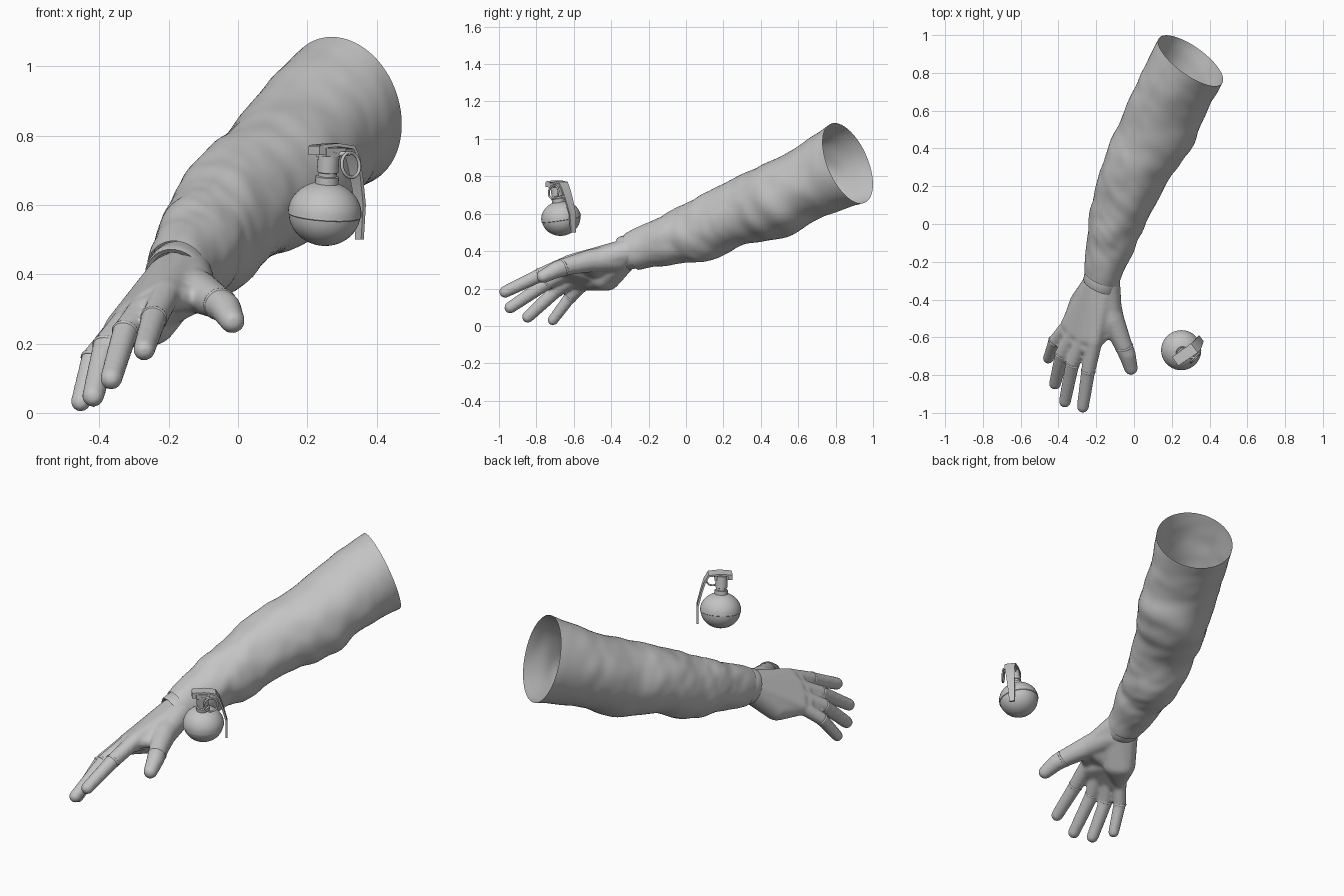
import bpy, bmesh, math
from mathutils import Vector, Matrix, noise

if "Cube" in bpy.data.objects:
    bpy.data.objects.remove(bpy.data.objects["Cube"])

grey = bpy.data.materials.new("plain_grey")
grey.diffuse_color = (0.55, 0.55, 0.55, 1)
grey.use_nodes = True
grey.node_tree.nodes["Principled BSDF"].inputs["Base Color"].default_value = grey.diffuse_color


def finish(name, bm, angle=35):
    """Turn a bmesh into a shaded object."""
    me = bpy.data.meshes.new(name)
    bm.to_mesh(me)
    bm.free()
    me.materials.append(grey)
    for p in me.polygons:
        p.use_smooth = True
    me.set_sharp_from_angle(angle=math.radians(angle))
    ob = bpy.data.objects.new(name, me)
    bpy.context.scene.collection.objects.link(ob)
    return ob


def loft(bm, rings, caps=False):
    """Skin a list of closed point loops."""
    vs = [[bm.verts.new(p) for p in r] for r in rings]
    n = len(vs[0])
    for a, b in zip(vs, vs[1:]):
        for i in range(n):
            j = (i + 1) % n
            bm.faces.new((a[i], a[j], b[j], b[i]))
    if caps:
        bm.faces.new(vs[0][::-1])
        bm.faces.new(vs[-1])
    bmesh.ops.recalc_face_normals(bm, faces=bm.faces[:])


def hull(bm, balls):
    """Closed convex skin around a set of (centre, radius) balls."""
    n, verts = 90, []
    for c, r in balls:
        for i in range(n):
            z = 1 - (2 * i + 1) / n
            a = i * 2.39996
            s = math.sqrt(1 - z * z)
            verts.append(bm.verts.new(Vector(c) + r * Vector((s * math.cos(a), s * math.sin(a), z))))
    bmesh.ops.convex_hull(bm, input=verts)
    bmesh.ops.delete(bm, geom=[v for v in bm.verts if not v.link_faces], context='VERTS')


def lathe(bm, profile, n=32):
    loft(bm, [[(r * math.cos(2 * math.pi * i / n), r * math.sin(2 * math.pi * i / n), z)
               for i in range(n)] for r, z in profile], True)


def torus(name, centre, axis, R, r, stretch=1.0):
    q = Vector(axis).to_track_quat('Z', 'Y').to_matrix()
    bm = bmesh.new()
    rings = []
    for i in range(29):
        a = 2 * math.pi * i / 28
        rings.append([Vector(centre) + q @ Vector(((R + r * math.cos(b)) * math.cos(a),
                      (R + r * math.cos(b)) * math.sin(a), stretch * r * math.sin(b)))
                      for b in [k * math.pi / 4 for k in range(8)]])
    loft(bm, rings)
    bmesh.ops.remove_doubles(bm, verts=bm.verts[:], dist=1e-5)
    return finish(name, bm, 80)


# --- sleeve: centre x, y, z, half width, half height
stations = [(-.172, -.285, .398, .098, .104), (-.125, -.09, .460, .131, .135),
            (-.07, .085, .512, .157, .167), (.0, .27, .60, .177, .173),
            (.11, .465, .667, .202, .200), (.205, .685, .785, .200, .202),
            (.300, .865, .87, .205, .228)]


def station(t):
    """Catmull-Rom sample along the sleeve."""
    i = min(int(t), len(stations) - 2)
    u = t - i
    g = [stations[max(0, min(len(stations) - 1, i + k))] for k in (-1, 0, 1, 2)]
    return [0.5 * (2 * b + (c - a) * u + (2 * a - 5 * b + 4 * c - d) * u * u
                   + (3 * b - a - 3 * c + d) * u ** 3) for a, b, c, d in zip(*g)]


bm = bmesh.new()
rings = []
T = Vector((.37, .88, .34)).normalized()
side = T.cross(Vector((0, 0, 1))).normalized()
up = side.cross(T)
open_side = Vector((.83, -.56, 0))
for k in range(91):
    t = 6 * k / 90
    x, y, z, w, h = station(t)
    fade = min(1, t / .7, (6 - t) / .9)
    across = side.lerp(open_side, max(0, t - 5)).normalized()   # slanted open end
    ring = []
    for i in range(64):
        a = 2 * math.pi * i / 64
        ca, sa = math.cos(a), math.sin(a)
        # broad soft wrinkles, with deeper folds on the inside of the elbow
        d = .010 * noise.noise(Vector((ca * 1.2, sa * 1.2, t * 1.6)))
        d += .004 * noise.noise(Vector((ca * 2, sa * 2 + 5, t * 3.5 + ca)))
        inner = max(0, math.cos(a + .6)) ** 2 * math.exp(-((t - 4.2) / .5) ** 2)
        d += .012 * inner * math.sin(t * 8 + 2 * sa)
        d *= fade
        ring.append(Vector((x, y, z)) + across * ca * (w + d) + up * sa * (h + d))
    rings.append(ring)
loft(bm, rings)
finish("sleeve", bm, 70)

# --- glove cuff around the wrist
bm = bmesh.new()
loft(bm, [[Vector(c) + side * math.cos(a) * r * 1.02 + up * math.sin(a) * r
           for a in [2 * math.pi * i / 40 for i in range(40)]]
          for c, r in [((-.165, -.25, .408), .092), ((-.172, -.29, .398), .095),
                       ((-.180, -.325, .389), .093), ((-.181, -.332, .388), .089),
                       ((-.180, -.325, .389), .078)]])
finish("glove_cuff", bm, 50)

# --- hand: fingers given as knuckle, middle joint, tip
fingers = {
    "index": ((-.208, -.62, .340), (-.243, -.78, .272), (-.271, -.968, .182)),
    "middle": ((-.265, -.60, .310), (-.326, -.74, .232), (-.366, -.940, .098)),
    "ring": ((-.312, -.57, .275), (-.382, -.69, .192), (-.418, -.846, .048)),
    "little": ((-.345, -.53, .243), (-.420, -.62, .154), (-.454, -.712, .031)),
}
thumb = [((-.155, -.36, .365), .074), ((-.115, -.50, .350), .063),
         ((-.064, -.625, .322), .050), ((-.036, -.69, .302), .046), ((-.016, -.764, .265), .037)]
knuckles = [Vector(f[0]).lerp(Vector(f[1]), .3) for f in fingers.values()]
bm = bmesh.new()
wrist = [((-.145, -.31, .397), .073), ((-.195, -.31, .385), .073)]
hull(bm, wrist + [((-.16, -.22, .41), .065)])
# palm, raised back, outer heel and the web to the thumb
hull(bm, wrist + [(f[0], .043) for f in fingers.values()])
hull(bm, wrist + [(f[0], .032) for f in fingers.values()]
     + [((-.19, -.47, .364), .058), ((-.25, -.46, .325), .062)])
hull(bm, wrist + [((-.275, -.42, .255), .068), ((-.332, -.52, .235), .047), ((-.245, -.45, .26), .066)])
hull(bm, wrist[:1] + [((-.115, -.50, .350), .054), ((-.20, -.59, .335), .037),
                      ((-.22, -.47, .30), .06)])
hull(bm, [((-.112, -.545, .335), .036), ((-.20, -.62, .33), .036), ((-.18, -.48, .335), .05)])
for k in range(3):
    hull(bm, [(knuckles[k], .037), (knuckles[k + 1], .037), ((-.25, -.47, .28), .055)])
for a, b in zip(thumb, thumb[1:]):
    hull(bm, [a, b])
for name, (a, b, c) in fingers.items():
    s = .9 if name == "little" else 1
    hull(bm, [(a, .042 * s), (b, .039 * s)])
    hull(bm, [(b, .038 * s), (c, .033 * s)])
hand = finish("hand", bm)
rm = hand.modifiers.new("merge", 'REMESH')
rm.mode = 'VOXEL'
rm.voxel_size = .008
rm.use_smooth_shade = True
sm = hand.modifiers.new("soften", 'SMOOTH')
sm.factor, sm.iterations = .5, 12

# glove edges on the fingers and thumb
for name, (a, b, c) in fingers.items():
    s = .9 if name == "little" else 1
    torus(name + "_glove_edge", b, Vector(c) - Vector(a), .0355 * s, .004, 1.6)
torus("thumb_glove_edge", (-.052, -.652, .314), (.042, -.133, -.055), .0455, .004, 1.6)

# --- grenade: body and neck turned on one axis, leaning slightly forward
C = Vector((.25, -.668, .575))
lean = Matrix.Translation(C) @ Matrix.Rotation(math.radians(9), 4, 'X') @ Matrix.Rotation(math.radians(4), 4, 'Y')
bm = bmesh.new()
prof = []
for k in range(1, 24):
    a = -math.pi / 2 + math.pi * k / 24
    if k == 12:   # small step where the two halves meet
        prof += [(.1035, -.006), (.1065, -.004)]
    else:
        prof.append(((.1035 if k < 12 else .1065) * math.cos(a), .093 * math.sin(a)))
lathe(bm, prof, 40)
bm.transform(lean)
finish("grenade_body", bm)
bm = bmesh.new()
lathe(bm, [(.034, .075), (.034, .108), (.027, .11), (.027, .12), (.031, .122),
           (.031, .185), (.024, .187), (.024, .196)], 24)
bm.transform(lean)
finish("fuze_neck", bm)

# direction the lever points, and across it
out = Vector((.80, .60, 0))
across = Vector((-.60, .80, 0))


def block(name, centre, sx, sy, sz):
    bm = bmesh.new()
    bmesh.ops.create_cube(bm, size=1)
    m = Matrix((out, across, Vector((0, 0, 1)))).transposed().to_4x4()
    bm.transform(Matrix.Translation(centre) @ m @ Matrix.Diagonal((sx, sy, sz, 1)))
    return finish(name, bm)


block("fuze_head", (.268, -.698, .752), .07, .05, .024)
block("lever_hinge", (.228, -.722, .757), .022, .055, .026)

# safety lever: a bent strip
path = [((.222, -.725, .768), .028), ((.272, -.690, .773), .030), ((.318, -.658, .766), .030),
        ((.332, -.645, .735), .028), ((.342, -.628, .68), .025),
        ((.353, -.608, .60), .020), ((.350, -.604, .50), .015)]
bm = bmesh.new()
rings = []
for k, (p, w) in enumerate(path):
    p = Vector(p)
    tan = Vector(path[min(k + 1, 6)][0]) - Vector(path[max(k - 1, 0)][0])
    nrm = tan.cross(across).normalized() * .005
    rings.append([p - across * w + nrm, p + across * w + nrm, p + across * w - nrm, p - across * w - nrm])
loft(bm, rings, True)
finish("safety_lever", bm)

# pull ring and its pin
torus("pull_ring", (.325, -.708, .715), (.7, -.7, .1), .036, .005)
bm = bmesh.new()
hull(bm, [((.255, -.70, .745), .007), ((.318, -.708, .748), .007)])
finish("safety_pin", bm)
